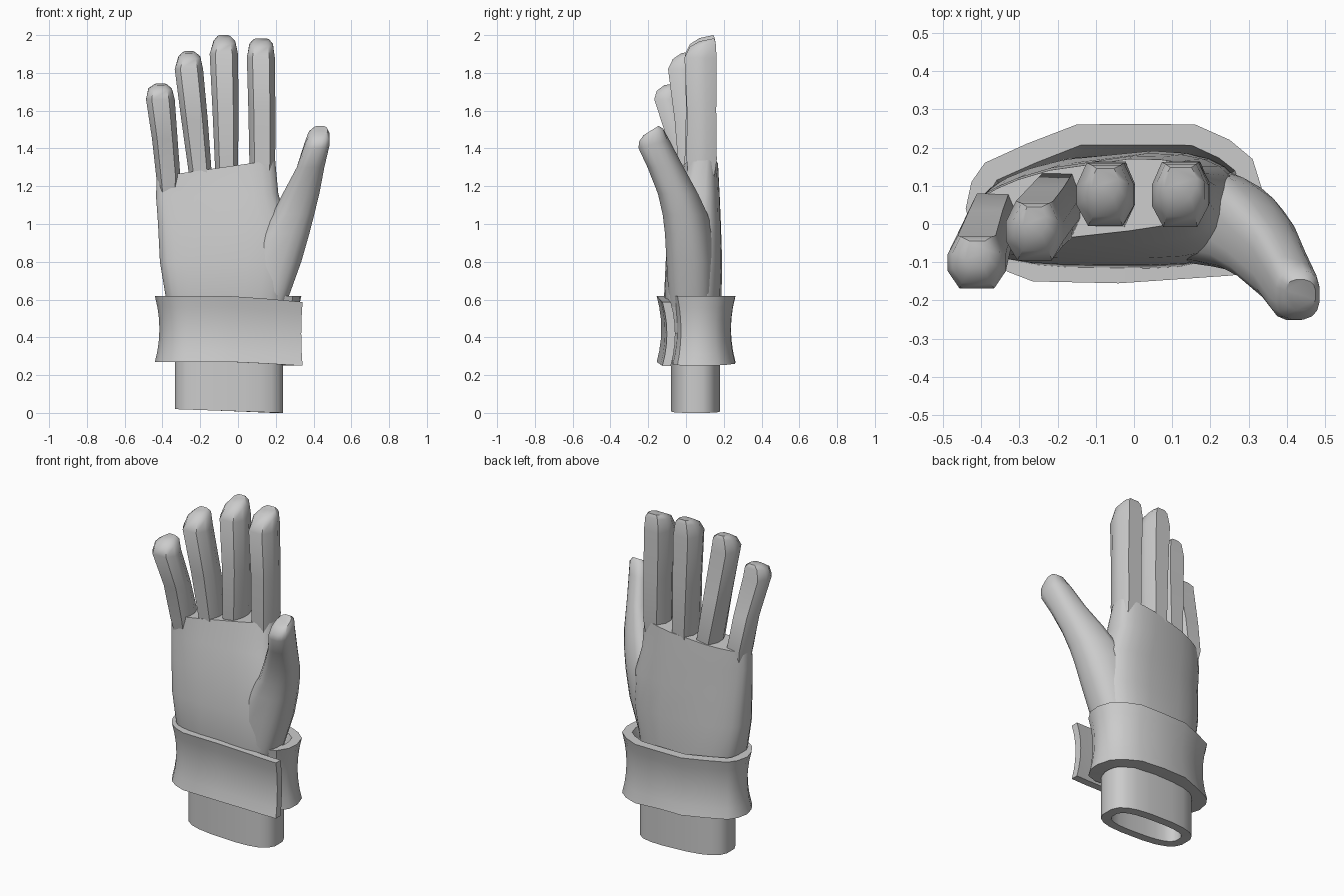
import bpy, bmesh, math
from mathutils import Vector

cube = bpy.data.objects.get("Cube")
if cube:
    bpy.data.objects.remove(cube)

grey = bpy.data.materials.new("light_grey")
grey.use_nodes = True
GREY = (0.6, 0.6, 0.6, 1)
grey.diffuse_color = GREY
grey.node_tree.nodes["Principled BSDF"].inputs["Base Color"].default_value = GREY


def finish(name, bm, angle=35):
    """Turn a bmesh into a shaded object."""
    bmesh.ops.recalc_face_normals(bm, faces=bm.faces)
    mesh = bpy.data.meshes.new(name)
    bm.to_mesh(mesh)
    bm.free()
    mesh.materials.append(grey)
    obj = bpy.data.objects.new(name, mesh)
    bpy.context.collection.objects.link(obj)
    bpy.ops.object.select_all(action='DESELECT')
    obj.select_set(True)
    bpy.context.view_layer.objects.active = obj
    bpy.ops.object.shade_smooth_by_angle(angle=math.radians(angle))


def bridge(bm, rings):
    for a, b in zip(rings, rings[1:]):
        n = len(a)
        for i in range(n):
            j = (i + 1) % n
            bm.faces.new((a[i], a[j], b[j], b[i]))


def rounded(n, power):
    """Unit outline between an ellipse and a box."""
    pts = []
    for i in range(n):
        a = math.tau * (i + 0.5) / n
        c, s = math.cos(a), math.sin(a)
        pts.append((math.copysign(abs(c) ** power, c), math.copysign(abs(s) ** power, s)))
    return pts


def loft(name, outline, rows, capped=True, angle=35, bend=0):
    """Rows: z left, z right, x min, x max, front/back y left, front/back y right, tilt."""
    bm = bmesh.new()
    rings = []
    for zl, zr, x0, x1, fl, bl, fr, br, tilt in rows:
        ring = []
        for u, v in outline:
            t = (u + 1) / 2
            front, back = fl + (fr - fl) * t, bl + (br - bl) * t
            y = (front + back) / 2 + v * (back - front) / 2 + bend * (1 + v) * (1 - u * u)
            ring.append(bm.verts.new((x0 + (x1 - x0) * t, y, zl + (zr - zl) * t + tilt * v)))
        rings.append(ring)
    bridge(bm, rings)
    if capped:
        bm.faces.new(rings[0])
        bm.faces.new(rings[-1])
    finish(name, bm, angle)


def level(z, x0, x1, y0, y1, tilt=0, skew=0):
    return (z, z, x0, x1, y0, y1, y0, y1 - skew, tilt)


# Palm, thinner and further forward on the little finger side
loft("palm", rounded(24, 0.55), [
    (.42, .42, -.31, .23, -.07, .13, -.08, .15, 0),
    (.62, .62, -.385, .25, -.11, .12, -.12, .17, 0),
    (.80, .80, -.415, .28, -.105, .11, -.11, .18, 0),
    (1.0, 1.0, -.425, .265, -.09, .09, -.09, .18, 0),
    (1.14, 1.16, -.435, .215, -.07, .08, -.045, .175, 0),
    (1.25, 1.34, -.433, .198, -.065, .075, .005, .165, 0),
], angle=50, bend=0.02)

# Fingers, each starting inside the palm
finger_outline = [(.65, 1), (-.65, 1), (-1, .3), (-1, -.35),
                  (-.6, -1), (.6, -1), (1, -.35), (1, .3)]
fingers = {
    "index_finger": [(1.18, .06, .185, .02, .14), (1.34, .06, .197, .003, .163),
                     (1.6, .055, .198, .005, .16), (1.88, .047, .195, -.008, .162),
                     (1.95, .06, .185, .02, .157, .012), (1.975, .08, .165, .07, .148, .008)],
    "middle_finger": [(1.15, -.11, -.01, .02, .14), (1.31, -.122, 0, -.008, .163),
                      (1.6, -.135, .003, 0, .16), (1.9, -.15, 0, -.005, .16),
                      (1.965, -.13, -.015, .02, .154, .014), (1.992, -.11, -.04, .07, .145, .008)],
    "ring_finger": [(1.12, -.25, -.15, -.02, .09), (1.28, -.262, -.14, -.038, .132),
                    (1.55, -.3, -.16, -.06, .095), (1.82, -.335, -.185, -.095, .06),
                    (1.885, -.315, -.2, -.07, .055, .012), (1.91, -.29, -.23, -.025, .045, .006)],
    "little_finger": [(1.1, -.41, -.32, -.03, .05), (1.25, -.433, -.305, -.068, .08),
                      (1.45, -.455, -.32, -.1, .035), (1.66, -.487, -.335, -.168, -.03),
                      (1.715, -.475, -.35, -.155, -.033, .01), (1.74, -.44, -.38, -.115, -.045, .005)],
}
for name, rows in fingers.items():
    loft(name, finger_outline, [level(*r) for r in rows], angle=50)

# Thumb, swelling out of the heel of the palm and slanting forward
loft("thumb", rounded(16, 0.75), [
    level(.56, .02, .25, -.09, .16, 0, .03),
    level(.80, .05, .337, -.105, .175, 0, .05),
    level(.95, .11, .38, -.113, .175, 0, .08),
    level(1.05, .18, .405, -.125, .145, 0, .08),
    level(1.16, .235, .432, -.15, .09, 0, .07),
    level(1.30, .31, .458, -.205, .01, 0, .06),
    level(1.42, .35, .485, -.252, -.07, .02, .04),
    level(1.47, .37, .486, -.25, -.12, .035),
    level(1.495, .395, .475, -.225, -.145, .025),
], angle=50)

# Hollow wrist sleeve: up the inside, round the rim, back up the outside
loft("wrist_sleeve", rounded(20, 0.7), [
    (.48, .48, -.28, .185, -.03, .125, -.03, .13, 0),
    (.02, .0, -.28, .185, -.03, .125, -.03, .13, 0),
    (.02, .0, -.335, .24, -.08, .175, -.08, .185, 0),
    (.48, .48, -.335, .24, -.08, .175, -.08, .185, 0),
], capped=False, angle=40)

# Cuff strap: wraps round the wrist and overlaps itself at the front
path = [Vector(p) for p in (
    (.12, -.075), (.22, -.07), (.29, -.045), (.33, .02), (.335, .09), (.31, .17),
    (.25, .22), (.16, .26), (0, .262), (-.15, .26), (-.28, .21), (-.39, .16),
    (-.425, .11), (-.44, .04), (-.42, -.03), (-.38, -.09), (-.33, -.125),
    (-.265, -.15), (-.04, -.155), (.15, -.142), (.25, -.135), (.342, -.125))]
bm = bmesh.new()
STEPS = 6
sections = []
for i, p in enumerate(path):
    along = (path[min(i + 1, len(path) - 1)] - path[max(i - 1, 0)]).normalized()
    inward = Vector((-along.y, along.x))
    side = max(p.x, 0)
    flap = p.y < -0.1 and p.x > 0
    bottom = 0.27 - 0.06 * side
    top = 0.618 - (0.09 * side if flap else 0)
    section = []
    for inner, order in ((False, range(STEPS + 1)), (True, range(STEPS, -1, -1))):
        for k in order:
            t = k / STEPS
            waist = 0.024 * (1 - (2 * t - 1) ** 2)
            thickness = 0.045 if flap else 0.085 - 0.03 * t
            q = p + inward * (waist + (thickness if inner else 0))
            if i == len(path) - 1:
                q.x = p.x - waist * 0.3
            section.append(bm.verts.new((q.x, q.y, bottom + (top - bottom) * t)))
    sections.append(section)
bridge(bm, sections)
for end in (sections[0], sections[-1]):
    for k in range(STEPS):
        bm.faces.new((end[k], end[k + 1], end[-2 - k], end[-1 - k]))
finish("cuff_strap", bm)
